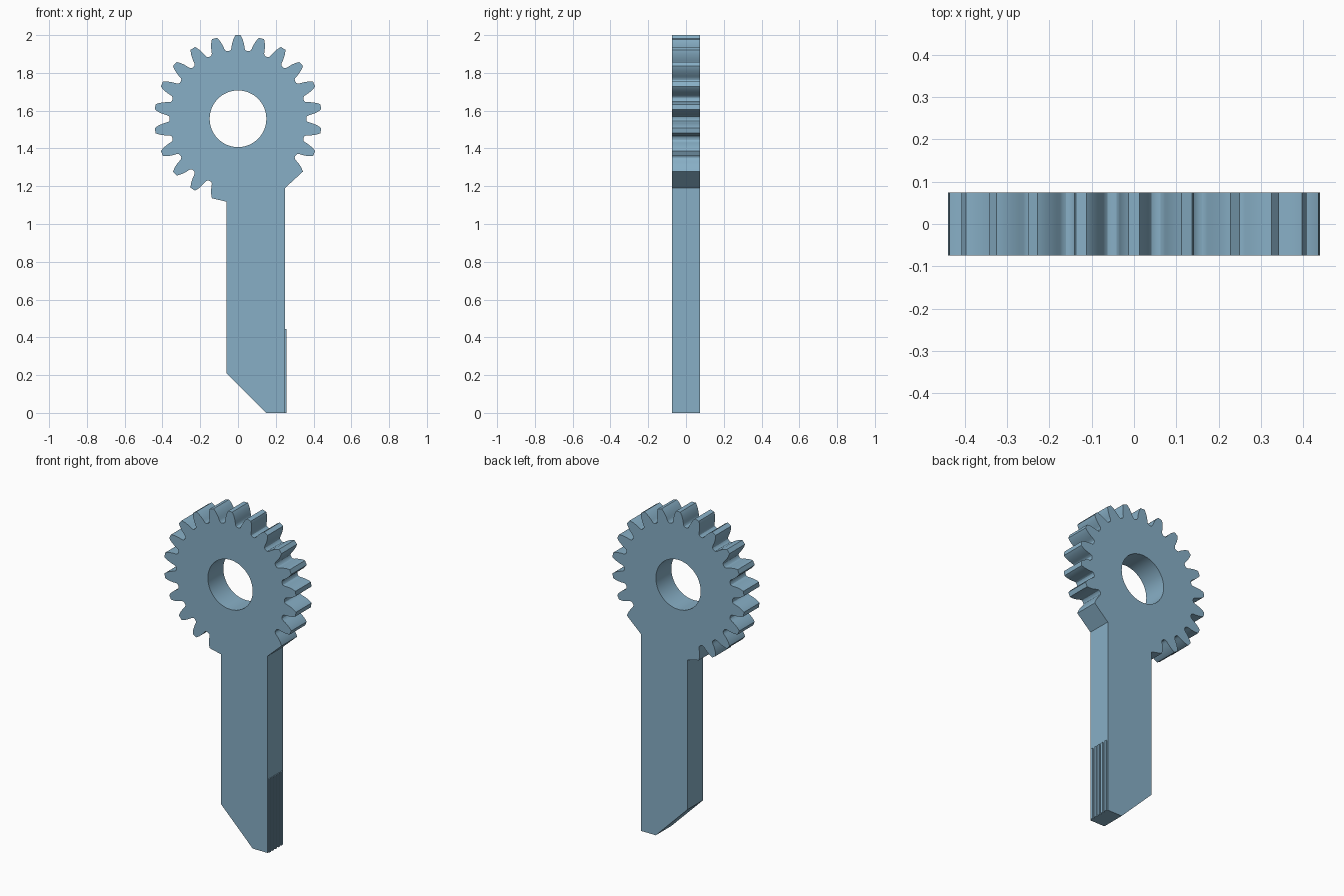
import bpy, bmesh, math

if "Cube" in bpy.data.objects:
    bpy.data.objects.remove(bpy.data.objects["Cube"])

THICK = 0.074            # half thickness
CZ, R_TIP = 1.557, 0.443  # gear centre height and tip radius
TEETH = 22
STEP = 2 * math.pi / TEETH
X_LEFT, X_RIGHT = -0.062, 0.25

steel = bpy.data.materials.new("blue_grey_steel")
steel.diffuse_color = (0.245, 0.43, 0.565, 1)
steel.use_nodes = True
steel.node_tree.nodes["Principled BSDF"].inputs["Base Color"].default_value = steel.diffuse_color

# Right flank of one tooth, tip to root: (radius, half width)
FLANK = [(R_TIP, 0.0135), (0.436, 0.018), (0.422, 0.0245), (0.406, 0.0295),
         (0.390, 0.033), (0.378, 0.0345), (0.370, 0.0365), (0.364, 0.041),
         (0.362, 0.047)]


def polar(r, a):
    """Point on the gear, angle measured clockwise from the top."""
    return r * math.sin(a), CZ + r * math.cos(a)


def on_rim(x):
    return x, CZ - math.sqrt(R_TIP ** 2 - x ** 2)


def finish(bm, name):
    bmesh.ops.recalc_face_normals(bm, faces=bm.faces)
    mesh = bpy.data.meshes.new(name)
    bm.to_mesh(mesh)
    bm.free()
    mesh.materials.append(steel)
    obj = bpy.data.objects.new(name, mesh)
    bpy.context.collection.objects.link(obj)
    return obj


# Outline: gear teeth clockwise, then the shank with its slanted end
outline = []
for k in range(-10, 8):
    outline += [polar(r, k * STEP + w / r) for r, w in FLANK]
    outline += [polar(r, (k + 1) * STEP - w / r) for r, w in reversed(FLANK)]
outline += [on_rim(X_RIGHT), (X_RIGHT, 0), (0.15, 0), (X_LEFT, 0.212), on_rim(X_LEFT)]
bore = [polar(0.15, 2 * math.pi * i / 64) for i in range(64)]

# Fill between outline and bore, then give it thickness
bm = bmesh.new()
edges = []
for loop in (outline, bore):
    vs = [bm.verts.new((x, -THICK, z)) for x, z in loop]
    edges += [bm.edges.new((v, vs[(i + 1) % len(vs)])) for i, v in enumerate(vs)]
bmesh.ops.triangle_fill(bm, edges=edges, use_beauty=True, normal=(0, -1, 0))
ext = bmesh.ops.extrude_face_region(bm, geom=bm.faces[:], use_keep_orig=True)
for v in ext["geom"]:
    if isinstance(v, bmesh.types.BMVert):
        v.co.y = THICK
body = finish(bm, "gear_and_shank")
bpy.context.view_layer.objects.active = body
body.select_set(True)
bpy.ops.object.shade_smooth_by_angle(angle=math.radians(25))

# Raised ribs on the lower right edge of the shank
for i in range(5):
    bm = bmesh.new()
    bmesh.ops.create_cube(bm, size=1)
    for v in bm.verts:
        v.co.x = 0.2565 if v.co.x > 0 else X_RIGHT - 0.005
        v.co.y = v.co.y * 0.017 + (i - 2) * 0.03275 * 0.87 * 1.0
        v.co.z = 0.445 if v.co.z > 0 else 0
    finish(bm, f"edge_rib_{i + 1}")
